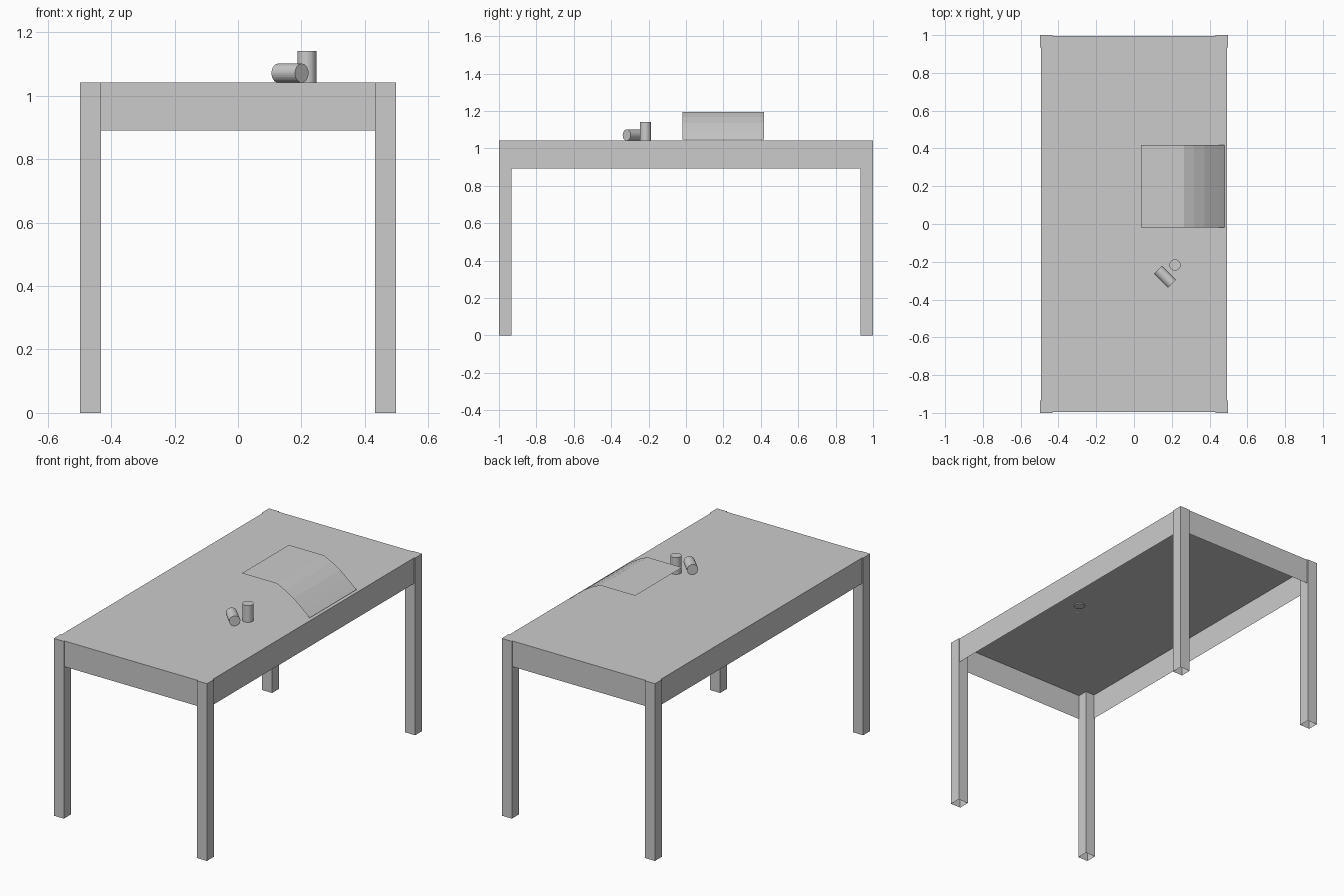
import bpy
import bmesh
from math import pi
from mathutils import Matrix

cube = bpy.data.objects.get("Cube")
if cube:
    bpy.data.objects.remove(cube, do_unlink=True)

HALF_X, HALF_Y, TOP = 0.498, 1.0, 1.042   # outer size of the table
LEG = 0.066                               # leg width
INSET = 0.006                             # apron set back from the legs
APRON_Z = 0.891                           # lower edge of the aprons

grey = bpy.data.materials.new("plain_grey")
grey.use_nodes = True
colour = (0.6, 0.6, 0.6, 1)
grey.diffuse_color = colour
grey.node_tree.nodes["Principled BSDF"].inputs["Base Color"].default_value = colour


def add_object(name, bm):
    mesh = bpy.data.meshes.new(name)
    bm.to_mesh(mesh)
    bm.free()
    mesh.materials.append(grey)
    obj = bpy.data.objects.new(name, mesh)
    bpy.context.collection.objects.link(obj)
    return obj


def polygon(name, points):
    bm = bmesh.new()
    bm.faces.new([bm.verts.new(p) for p in points])
    return add_object(name, bm)


def sweep(name, points, offset, closed=False):
    """Open surface made by sliding a line of points along an offset."""
    bm = bmesh.new()
    start = [bm.verts.new(p) for p in points]
    end = [bm.verts.new([a + b for a, b in zip(p, offset)]) for p in points]
    count = len(points)
    for i in range(count if closed else count - 1):
        j = (i + 1) % count
        bm.faces.new((start[i], start[j], end[j], end[i]))
    return add_object(name, bm)


def can(name, centre, rotation):
    bm = bmesh.new()
    bmesh.ops.create_cone(bm, cap_ends=True, segments=32, radius1=0.03, radius2=0.03,
                          depth=0.105, matrix=Matrix.Translation(centre) @ rotation)
    return add_object(name, bm)


# Table top: thin sheet whose corners reach out over the legs
ix, iy = HALF_X - LEG, HALF_Y - LEG
ax, ay = HALF_X - INSET, HALF_Y - INSET
outline = []
for sx, sy in ((1, 1), (-1, 1), (-1, -1), (1, -1)):
    corner = [(ax, iy), (HALF_X, iy), (HALF_X, HALF_Y), (ix, HALF_Y), (ix, ay)]
    if sx * sy < 0:
        corner.reverse()
    outline += [(sx * x, sy * y, TOP) for x, y in corner]
polygon("table_top", outline)

# Hollow square legs, open at the foot
for sx, side in ((1, "left"), (-1, "right")):
    for sy, end in ((-1, "front"), (1, "back")):
        square = [(ix, iy), (HALF_X, iy), (HALF_X, HALF_Y), (ix, HALF_Y)]
        if sx * sy < 0:
            square.reverse()
        sweep(f"{end}_{side}_leg", [(sx * x, sy * y, 0) for x, y in square],
              (0, 0, TOP), closed=True)

# Thin aprons between the legs
rise = (0, 0, TOP - APRON_Z)
for s, end, side in ((-1, "front", "right"), (1, "back", "left")):
    sweep(f"{end}_apron", [(-s * -ix, s * ay, APRON_Z), (-s * ix, s * ay, APRON_Z)], rise)
    sweep(f"{side}_apron", [(s * ax, -s * iy, APRON_Z), (s * ax, s * iy, APRON_Z)], rise)

# Bent sheet lying over the table's left edge
bend = [(0.038, 1.193), (0.264, 1.193), (0.318, 1.168), (0.372, 1.135),
        (0.41, 1.105), (0.444, 1.077), (0.478, 1.048)]
sweep("bent_sheet", [(x, -0.018, z) for x, z in bend], (0, 0.436, 0))

# One standing can and one lying can
can("standing_can", (0.217, -0.217, 1.088), Matrix.Identity(4))
can("lying_can", (0.164, -0.28, 1.071),
    Matrix.Rotation(-pi / 4, 4, "Z") @ Matrix.Rotation(pi / 2, 4, "Y"))
